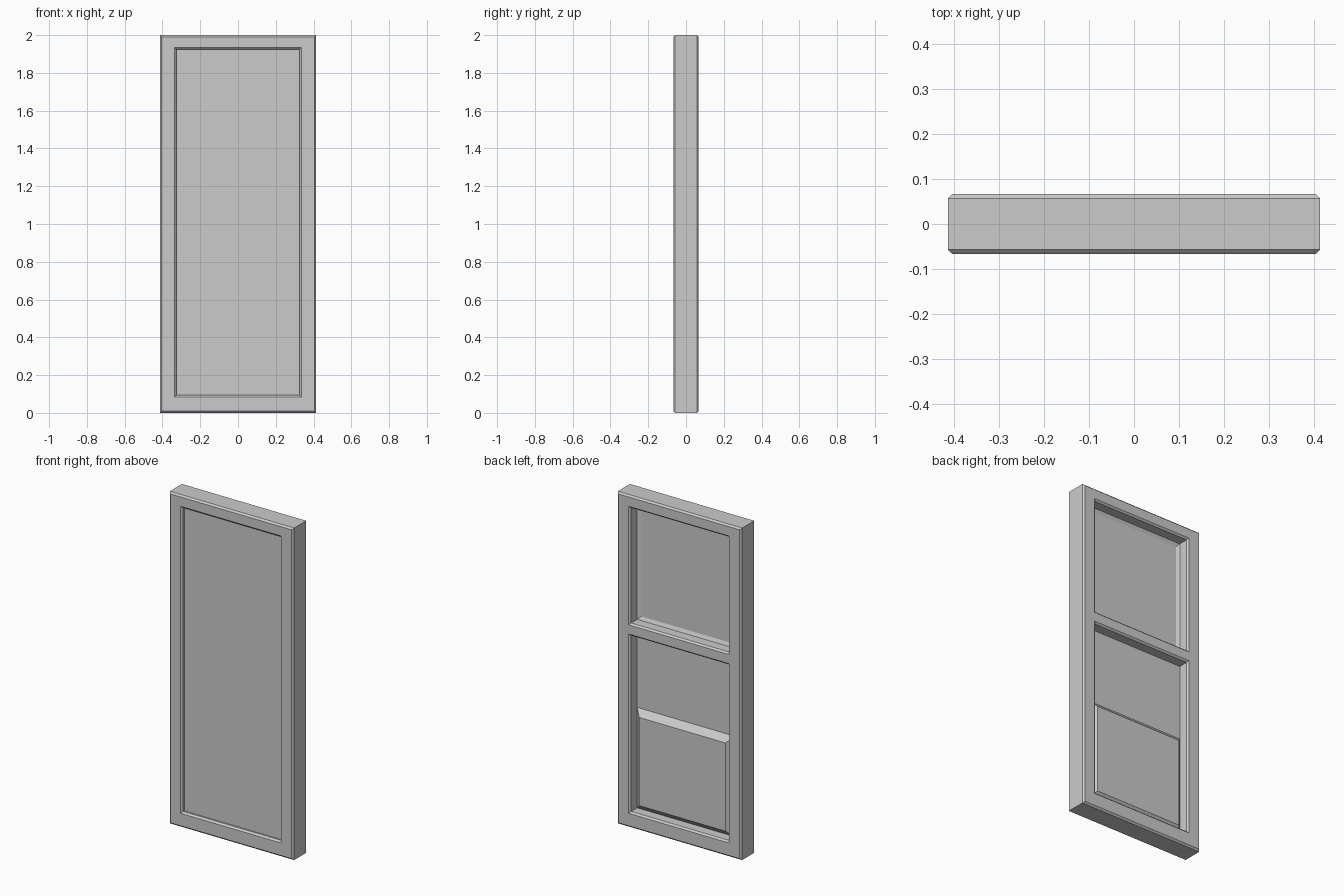
import bpy, bmesh

if "Cube" in bpy.data.objects:
    bpy.data.objects.remove(bpy.data.objects["Cube"])

grey = bpy.data.materials.new("plain grey")
grey.diffuse_color = (0.6, 0.6, 0.6, 1)
grey.use_nodes = True
grey.node_tree.nodes["Principled BSDF"].inputs["Base Color"].default_value = grey.diffuse_color


def ring(bm, half_x, z0, z1, y):
    """Upright rectangle of vertices: bottom left, bottom right, top right, top left."""
    return [bm.verts.new(p) for p in ((-half_x, y, z0), (half_x, y, z0),
                                      (half_x, y, z1), (-half_x, y, z1))]


def bridge(bm, a, b):
    for i in range(4):
        j = (i + 1) % 4
        bm.faces.new((a[i], a[j], b[j], b[i]))


def chain(bm, first, steps, cap=True):
    """Bridge from one ring through further rings, optionally closing the last."""
    for step in steps:
        nxt = ring(bm, *step)
        bridge(bm, first, nxt)
        first = nxt
    if cap:
        bm.faces.new(first)
    return first


def finish(bm, name):
    bmesh.ops.recalc_face_normals(bm, faces=bm.faces)
    mesh = bpy.data.meshes.new(name)
    bm.to_mesh(mesh)
    bm.free()
    mesh.materials.append(grey)
    obj = bpy.data.objects.new(name, mesh)
    bpy.context.collection.objects.link(obj)
    return obj


HX, H, Y, C = 0.414, 2.0, 0.067, 0.01     # half width, height, half depth, chamfer
OX = 0.335                                # opening half width
LOW, LOW_TOP, UP, TOP = 0.085, 1.165, 1.22, 1.934

# Door frame: front recess, front border, chamfered outside, back border
bm = bmesh.new()
front = ring(bm, OX, LOW, TOP, -Y)
chain(bm, front, [(OX - C, LOW + C, TOP - C, -Y + C),
                  (OX - C, LOW + C, TOP - C, -Y + 0.02)])
back = chain(bm, front, [(HX - C, C, H - C, -Y),
                         (HX, 0, H, -Y + C),
                         (HX, 0, H, Y - C),
                         (HX - C, C, H - C, Y)], cap=False)

# Back border around the two openings
lo = ring(bm, OX, LOW, LOW_TOP, Y)
up = ring(bm, OX, UP, TOP, Y)
bm.faces.new((back[0], back[1], lo[1], lo[0]))
bm.faces.new((lo[3], lo[2], up[1], up[0]))
bm.faces.new((up[3], up[2], back[2], back[3]))
bm.faces.new((back[0], lo[0], lo[3], up[0], up[3], back[3]))
bm.faces.new((back[1], back[2], up[2], up[1], lo[2], lo[1]))

# Lower opening: chamfer, straight wall, flat panel
ix = OX - C
chain(bm, lo, [(ix, LOW + C, LOW_TOP - C, Y - C),
               (ix, LOW + C, LOW_TOP - C, 0)])

# Upper opening: chamfer, straight wall, sloped moulding, flat panel
S = 0.02
chain(bm, up, [(ix, UP + C, TOP - C, Y - C),
               (ix, UP + C, TOP - C, 0),
               (ix - S, UP + C + S, TOP - C - S, -0.01)])
finish(bm, "door_frame")

# Raised lower panel with bevelled edges
bm = bmesh.new()
B = 0.037
base = ring(bm, ix, LOW + C, 0.70, 0)
chain(bm, base, [(ix - B, LOW + C + B, 0.70 - B, 0.035)])
bm.faces.new(base)
finish(bm, "raised_panel")
